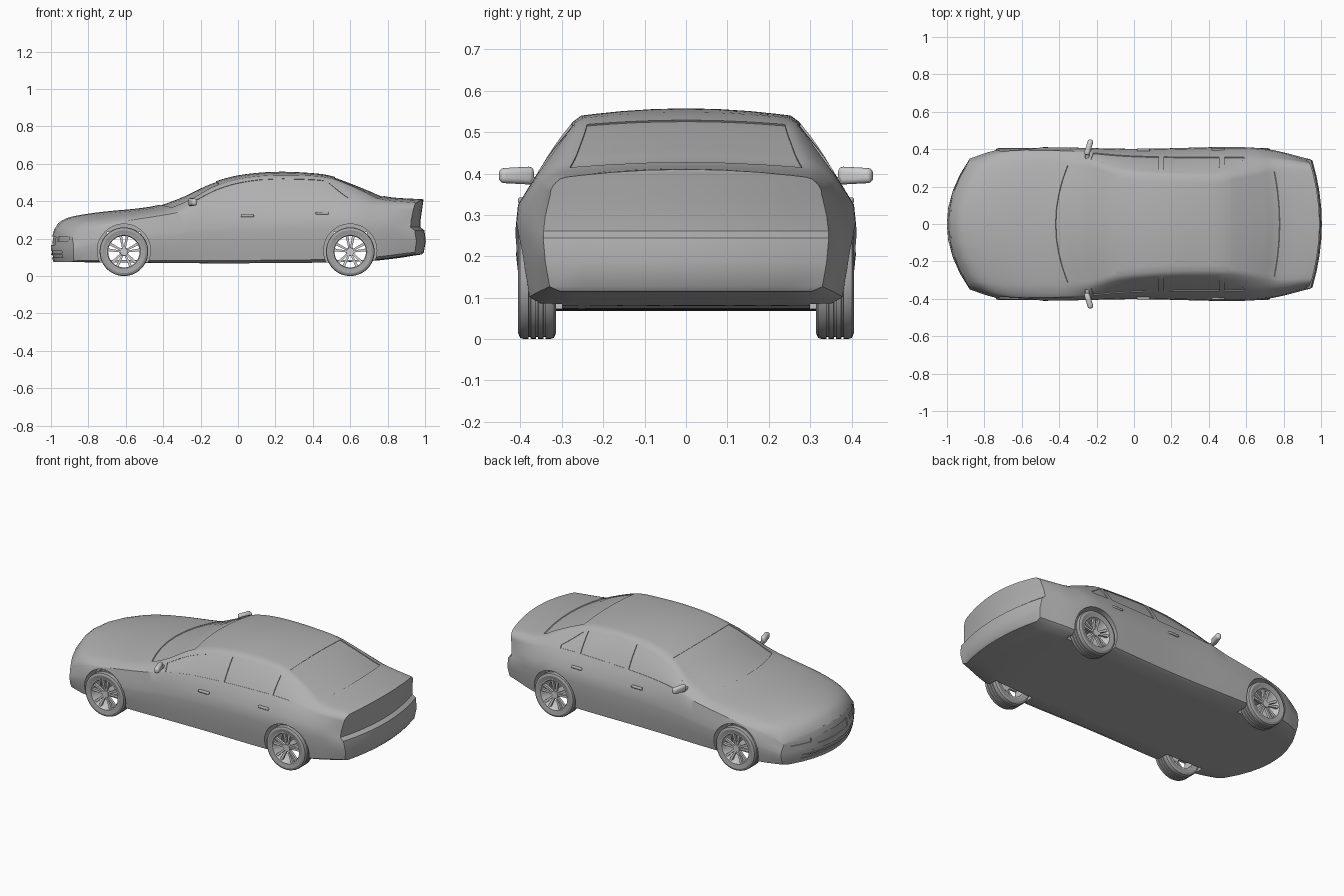
import bpy, bmesh, math
from mathutils import Vector, Matrix

old = bpy.data.objects.get("Cube")
if old:
    bpy.data.objects.remove(old, do_unlink=True)


def material(name, value):
    mat = bpy.data.materials.new(name)
    mat.use_nodes = True
    colour = (value, value, value, 1)
    mat.diffuse_color = colour
    mat.node_tree.nodes["Principled BSDF"].inputs["Base Color"].default_value = colour
    return mat


paint = material("grey_paint", 0.44)
rubber = material("tyre_grey", 0.37)
metal = material("light_grey_metal", 0.62)


def finish(bm, name, mat=None):
    bmesh.ops.recalc_face_normals(bm, faces=bm.faces)
    mesh = bpy.data.meshes.new(name)
    bm.to_mesh(mesh)
    bm.free()
    obj = bpy.data.objects.new(name, mesh)
    bpy.context.collection.objects.link(obj)
    if mat:
        mesh.materials.append(mat)
    return obj


def activate(obj):
    bpy.ops.object.select_all(action='DESELECT')
    obj.select_set(True)
    bpy.context.view_layer.objects.active = obj


def smooth(obj, degrees=30):
    activate(obj)
    bpy.ops.object.shade_smooth_by_angle(angle=math.radians(degrees))


def curve(*pts):
    """Smooth function through the given (input, output) points."""
    n = len(pts)

    def slope(i):
        a, b = pts[max(i - 1, 0)], pts[min(i + 1, n - 1)]
        return (b[1] - a[1]) / (b[0] - a[0])

    def f(x):
        x = min(max(x, pts[0][0]), pts[-1][0])
        i = max(k for k in range(n - 1) if pts[k][0] <= x)
        (xa, ya), (xb, yb) = pts[i], pts[i + 1]
        h = xb - xa
        t = (x - xa) / h
        s = 1 - t
        return (ya * s * s * (1 + 2 * t) + yb * t * t * (3 - 2 * t)
                + h * t * s * (slope(i) * s - slope(i + 1) * t))
    return f


def grid(bm, rows, closed=False):
    vs = [[bm.verts.new(p) for p in row] for row in rows]
    for a, b in zip(vs, vs[1:]):
        n = len(a)
        for j in range(n if closed else n - 1):
            k = (j + 1) % n
            bm.faces.new((a[j], a[k], b[k], b[j]))


# Curves that describe the body along its length
top = curve((-1, .25), (-.97, .287), (-.9, .315), (-.75, .34), (-.45, .374), (-.3, .425),
            (-.15, .495), (0, .538), (.2, .557), (.4, .55), (.5, .535), (.6, .5),
            (.7, .46), (.79, .425), (1, .41))
drop = curve((-1, .03), (-.75, .025), (-.45, .016), (.2, .019), (.6, .012), (1, .02))
rail = curve((-1, .31), (-.75, .335), (-.45, .335), (-.3, .33), (-.1, .285), (.2, .262),
             (.5, .26), (.7, .285), (.8, .305), (1, .3))
belt = curve((-1, .2), (-.9, .255), (-.75, .29), (-.45, .335), (-.3, .362), (0, .38),
             (.5, .395), (.7, .39), (.8, .37), (1, .35))
belt_in = curve((-1, .95), (-.45, .955), (0, .915), (.7, .88), (1, .95))
width = curve((-1, .35), (-.9, .39), (-.75, .41), (0, .402), (.6, .412), (.8, .395), (1, .345))
floor = curve((-1, .075), (0, .068), (.7, .08), (1, .115))
bow = curve((-1, .16), (-.45, .11), (-.1, .04), (.15, 0), (.5, -.01), (.8, -.06), (1, -.07))
nose = curve((.07, .015), (.12, 0), (.2, .004), (.25, .018))
tail = curve((.11, -.02), (.14, 0), (.24, 0), (.26, -.025), (.32, -.02), (.41, -.008))


def place(u, y, z):
    x = u + bow(u) * (y / .4) ** 2
    x += nose(z) * max(0, 1 - (u + 1) / .12) + tail(z) * max(0, 1 - (1 - u) / .12)
    return Vector((x, y, z))


def cabin_side(u, t):
    """Side of the cabin, t runs from the belt line to the roof rail."""
    za, zb = belt(u), top(u) - drop(u)
    ya, yb = width(u) * belt_in(u), rail(u)
    return ya + (yb - ya) * t + .03 * t * (1 - t), za + (zb - za) * t


def half_section(u):
    w, lo, hi = width(u), floor(u), belt(u)
    pts = [(w * k * .22, lo) for k in range(5)]
    for k, f in ((.955, .05), (.985, .3), (1, .55), (.998, .62), (.985, .78)):
        pts.append((w * k, lo + (hi - lo) * f))
    pts += [cabin_side(u, t) for t in (0, .1, .3, .5, .7, .92)]
    pts += [(rail(u) * k, top(u) - drop(u) * k * k) for k in (.97, .85, .6, .3, 0)]
    return pts


# Body shell with bowed nose and tail
bm = bmesh.new()
rings = []
for i in range(81):
    u = -1 + i / 40
    half = half_section(u)
    ring = half + [(-y, z) for y, z in reversed(half[1:-1])]
    rings.append([place(u, y, z) for y, z in ring])
grid(bm, rings, closed=True)
for u in (-1, 1):
    grid(bm, [[place(u, y * k / 4, z) for k in range(-4, 5)] for y, z in half_section(u)[4:]])
bmesh.ops.remove_doubles(bm, verts=bm.verts, dist=1e-5)
body = finish(bm, "body", paint)


def cut(cutter):
    cutter.hide_render = True
    mod = body.modifiers.new("cut", 'BOOLEAN')
    mod.operation = 'DIFFERENCE'
    mod.solver = 'EXACT'
    mod.object = cutter
    activate(body)
    bpy.ops.object.modifier_apply(modifier=mod.name)
    bpy.data.objects.remove(cutter, do_unlink=True)


def recess(fn, depth, nu=14, nv=8):
    """Sink a curved patch fn(a, b) of the surface by the depth vector."""
    depth = Vector(depth)
    bm = bmesh.new()
    grid(bm, [[fn(i / nu, j / nv) - depth for j in range(nv + 1)] for i in range(nu + 1)])
    new = bmesh.ops.extrude_face_region(bm, geom=bm.faces[:], use_keep_orig=True)
    bmesh.ops.translate(bm, vec=depth * 3,
                        verts=[v for v in new["geom"] if isinstance(v, bmesh.types.BMVert)])
    cut(finish(bm, "recess_cutter"))


# Side windows: start, end, upper edge at start and end
for side in (-1, 1):
    for u0, u1, t0, t1 in ((-.29, .13, .8, .88), (.16, .46, .88, .86), (.49, .61, .8, .25)):
        def pane(a, b):
            u = u0 + (u1 - u0) * a
            y, z = cabin_side(u, .07 + (t0 + (t1 - t0) * a - .07) * b)
            return place(u, side * y, z)
        recess(pane, (0, side * .005, .002))

# Windscreen and rear window
for u0, u1, lean in ((-.42, -.12, -.003), (.52, .78, .003)):
    def glass(a, b):
        u = u0 + (u1 - u0) * a
        y = (2 * b - 1) * (rail(u) - .022)
        return place(u, y, top(u) - drop(u) * (y / rail(u)) ** 2)
    recess(glass, (lean, 0, .004))

# Grille, lower intake and headlamps
for y0, y1, z0, z1 in ((-.14, .14, .165, .212), (-.24, .24, .098, .112), (-.24, .24, .12, .134),
                       (.18, .3, .185, .21), (-.3, -.18, .185, .21)):
    recess(lambda a, b: place(-1, y0 + (y1 - y0) * a, z0 + (z1 - z0) * b), (-.007, 0, 0))

# Wheel arches and the hollow between them
AXLES = {"front": -.61, "rear": .6}
SIDES = {"near": -1, "far": 1}
for x in AXLES.values():
    for side in SIDES.values():
        bm = bmesh.new()
        bmesh.ops.create_cone(bm, cap_ends=True, segments=48, radius1=.142, radius2=.142, depth=.2,
                              matrix=Matrix.Translation((x, side * .4, .136))
                              @ Matrix.Rotation(math.pi / 2, 4, 'X'))
        cut(finish(bm, "arch_cutter"))
    bm = bmesh.new()
    bmesh.ops.create_cube(bm, size=1, matrix=Matrix.Translation((x, 0, .16))
                          @ Matrix.Diagonal((.18, .64, .15, 1)))
    cut(finish(bm, "hollow_cutter"))
smooth(body)


def lathe(bm, profile, steps=48):
    rows = []
    for i in range(steps + 1):
        a = math.tau * i / steps
        rows.append([(r * math.cos(a), y, r * math.sin(a)) for r, y in profile])
    grid(bm, rows, closed=True)
    bmesh.ops.remove_doubles(bm, verts=bm.verts, dist=1e-6)


def tyre_mesh(name):
    # Rounded shoulders with three tread grooves
    tread = [(.13, -.032)]
    for g in (-.018, 0, .018):
        tread += [(.13, g - .003), (.125, g - .002), (.125, g + .002), (.13, g + .003)]
    shoulder = [(.127, .041), (.115, .046), (.092, .041)]
    bm = bmesh.new()
    lathe(bm, [(r, -y) for r, y in reversed(shoulder)] + tread + [(.13, .032)] + shoulder)
    return finish(bm, name, rubber)


def rim_mesh(name):
    bm = bmesh.new()
    lathe(bm, [(.094, -.04), (.094, .041), (.089, .042), (.084, .032), (.084, -.04)])
    bmesh.ops.create_cone(bm, cap_ends=True, segments=24, radius1=.024, radius2=.02, depth=.02,
                          matrix=Matrix.Translation((0, .024, 0))
                          @ Matrix.Rotation(-math.pi / 2, 4, 'X'))
    # Five pairs of spokes that open towards the rim
    for i in range(5):
        for lean in (-1, 1):
            a = math.tau * (i + .25) / 5
            inner, outer = a + lean * .25, a + lean * .2
            p = Vector((math.cos(inner), 0, math.sin(inner))) * .018
            q = Vector((math.cos(outer), 0, math.sin(outer))) * .087
            across = (q - p).cross(Vector((0, 1, 0))).normalized()
            rows = []
            for c, half, y in ((p, .005, .03), (q, .0075, .036)):
                rows.append([c + across * s * half + Vector((0, y + d, 0))
                             for s, d in ((-1, -.014), (1, -.014), (1, 0), (-1, 0))])
            grid(bm, rows, closed=True)
    return finish(bm, name, metal)


# Wheels
for axle, x in AXLES.items():
    for label, side in SIDES.items():
        for part, build in (("tyre", tyre_mesh), ("rim", rim_mesh)):
            obj = build(f"{axle}_{label}_{part}")
            smooth(obj)
            obj.location = (x, side * .36, .13)
            obj.rotation_euler.z = 0 if side > 0 else math.pi


def rounded_box(name, loc, size, mat, turn=0, bevel=.005, taper=1):
    bm = bmesh.new()
    bmesh.ops.create_cube(bm, size=1, matrix=Matrix.Diagonal((*size, 1)))
    for v in bm.verts:
        if v.co.y * loc[1] > 0:
            v.co.z *= taper
    bmesh.ops.bevel(bm, geom=bm.edges[:], offset=bevel, segments=3, affect='EDGES', profile=.5)
    obj = finish(bm, name, mat)
    smooth(obj, 40)
    obj.location = loc
    obj.rotation_euler.z = turn


# Door mirrors and door handles
for label, side in SIDES.items():
    rounded_box(f"{label}_mirror", (-.242, side * .41, .395), (.03, .086, .044), metal,
                -side * .3, .012, .8)
    rounded_box(f"{label}_mirror_stalk", (-.25, side * .365, .383), (.022, .05, .016), paint)
    rounded_box(f"{label}_front_handle", (.05, side * .396, .322), (.07, .016, .014), paint)
    rounded_box(f"{label}_rear_handle", (.45, side * .398, .335), (.07, .016, .014), paint)
